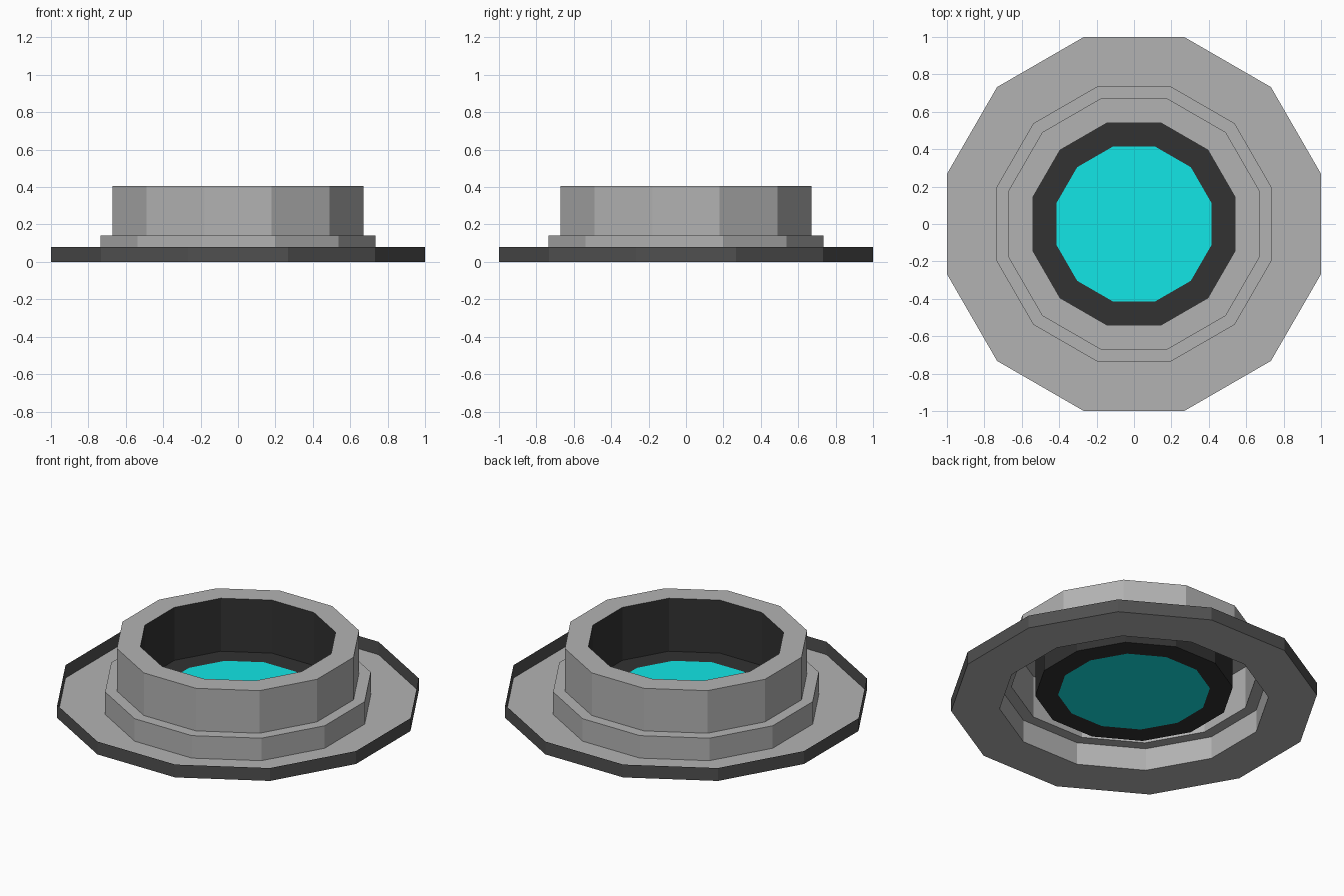
import bpy
import math

if "Cube" in bpy.data.objects:
    bpy.data.objects.remove(bpy.data.objects["Cube"])

SIDES = 12


def material(name, rgb):
    m = bpy.data.materials.new(name)
    m.diffuse_color = (*rgb, 1.0)
    m.use_nodes = True
    m.node_tree.nodes["Principled BSDF"].inputs["Base Color"].default_value = m.diffuse_color
    return m


GREY = material("light_grey", (0.45, 0.45, 0.45))
RIM = material("dark_grey", (0.08, 0.08, 0.08))
DARK = material("near_black", (0.032, 0.032, 0.032))
CYAN = material("cyan", (0.006, 0.79, 0.79))


def ring(apothem, z):
    """Twelve-sided ring with flats facing the x and y axes."""
    r = apothem / math.cos(math.pi / SIDES)
    return [(r * math.cos(a), r * math.sin(a), z)
            for a in ((i + 0.5) * 2 * math.pi / SIDES for i in range(SIDES))]


def lathe(name, profile, mat, cap=False):
    """Sweep (apothem, z) points around z; optionally fill the last ring."""
    verts = [v for p in profile for v in ring(*p)]
    faces = []
    for j in range(len(profile) - 1):
        a, b = j * SIDES, (j + 1) * SIDES
        for i in range(SIDES):
            k = (i + 1) % SIDES
            faces.append((a + i, a + k, b + k, b + i))
    if cap:
        start = (len(profile) - 1) * SIDES
        faces.append(tuple(range(start, start + SIDES)))
    mesh = bpy.data.meshes.new(name)
    mesh.from_pydata(verts, [], faces)
    mesh.materials.append(mat)
    obj = bpy.data.objects.new(name, mesh)
    bpy.context.collection.objects.link(obj)
    return obj


FLOOR = 0.075

# Thin upright rim around the base plate
lathe("outer_rim", [(1.0, 0.0), (1.0, 0.08)], RIM)
# Base plate, step, collar wall and collar top as one open shell
lathe("stepped_collar", [(1.0, 0.0), (0.735, 0.0), (0.735, 0.14),
                         (0.67, 0.14), (0.67, 0.405), (0.54, 0.405)], GREY)
# Dark well inside the collar, with a floor ring
lathe("inner_well", [(0.54, 0.405), (0.54, FLOOR), (0.415, FLOOR)], DARK)
# Glowing disc in the floor
lathe("centre_disc", [(0.415, FLOOR)], CYAN, cap=True)
